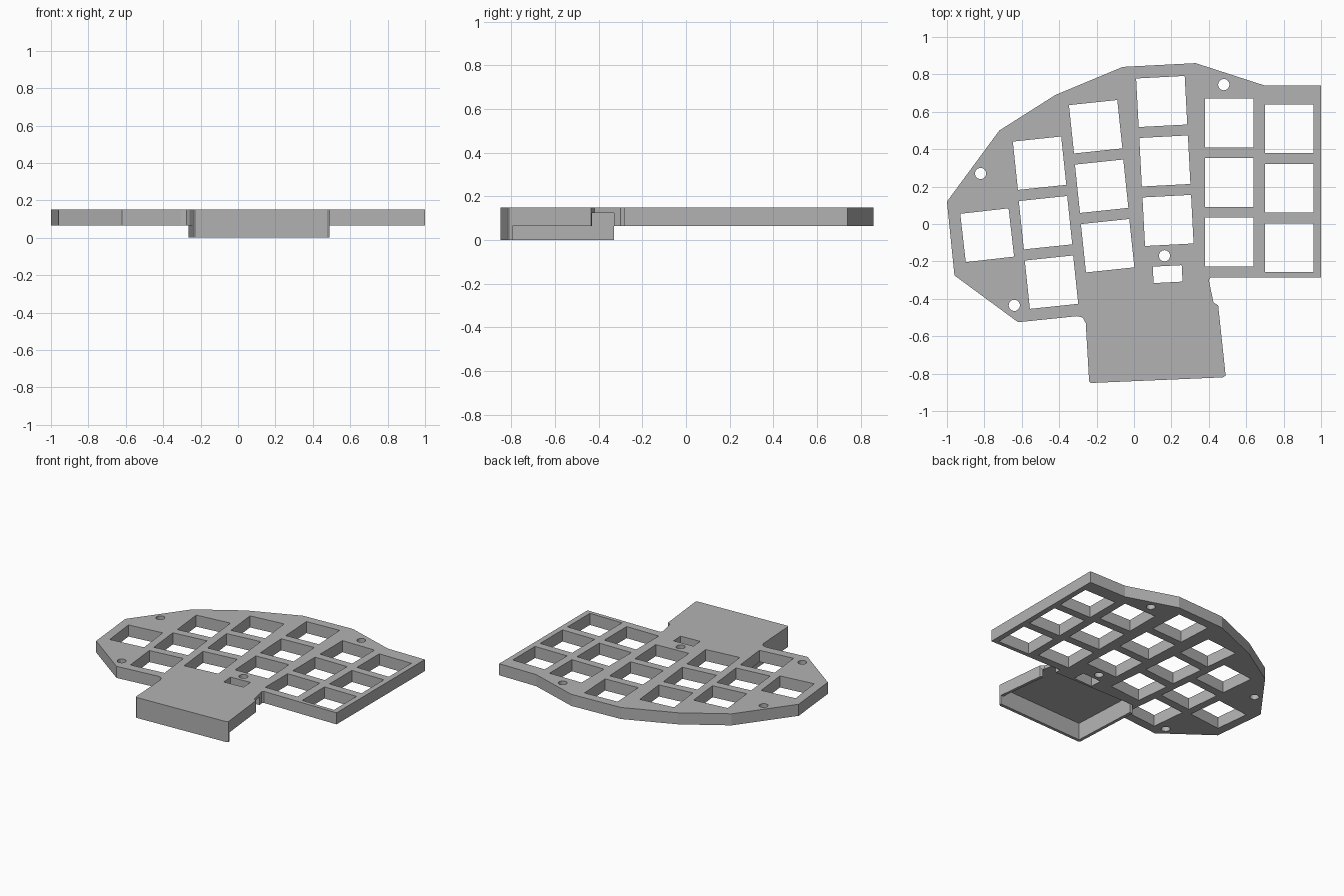
import bpy, bmesh, math
from mathutils import Matrix, Vector

cube = bpy.data.objects.get("Cube")
if cube:
    bpy.data.objects.remove(cube)

TOP, UNDER, CEILING = 0.15, 0.065, 0.125

grey = bpy.data.materials.new("plain_grey")
grey.use_nodes = True
colour = (0.45, 0.45, 0.45, 1)
grey.diffuse_color = colour
grey.node_tree.nodes["Principled BSDF"].inputs["Base Color"].default_value = colour


def add_prism(bm, points, low, high):
    """Extrude a flat outline between two heights."""
    face = bm.faces.new([bm.verts.new((x, y, low)) for x, y in points])
    res = bmesh.ops.extrude_face_region(bm, geom=[face])
    verts = [g for g in res["geom"] if isinstance(g, bmesh.types.BMVert)]
    bmesh.ops.translate(bm, verts=verts, vec=(0, 0, high - low))


def make_object(name, bm):
    bmesh.ops.recalc_face_normals(bm, faces=bm.faces)
    mesh = bpy.data.meshes.new(name)
    bm.to_mesh(mesh)
    bm.free()
    mesh.materials.append(grey)
    obj = bpy.data.objects.new(name, mesh)
    bpy.context.collection.objects.link(obj)
    return obj


def rectangle(cx, cy, w, h, degrees):
    turn = Matrix.Rotation(math.radians(degrees), 2)
    corners = [(-w, -h), (w, -h), (w, h), (-w, h)]
    return [Vector((cx, cy)) + turn @ Vector((x / 2, y / 2)) for x, y in corners]


def circle(cx, cy, r, n=24):
    return [(cx + r * math.cos(math.tau * i / n), cy + r * math.sin(math.tau * i / n))
            for i in range(n)]


# Switch plate with its front tab
outline = [(-1, .12), (-.96, -.275), (-.62, -.525), (-.305, -.493), (-.275, -.5),
           (-.258, -.53), (-.24, -.84), (-.23, -.85), (.475, -.82), (.49, -.81),
           (.45, -.435), (.425, -.42), (.4, -.3), (.41, -.285), (1, -.285),
           (1, .74), (.7, .74), (.33, .86), (-.06, .84), (-.42, .69), (-.72, .5)]
bm = bmesh.new()
add_prism(bm, outline, UNDER, TOP)
plate = make_object("switch_plate", bm)

# Cutters: key openings by column (top centre x, y, count, step x, tilt)
columns = [(-.785, -.06, 1, 0, 6.5), (-.505, .325, 3, .032, 6), (-.205, .52, 3, .032, 6),
           (.148, .655, 3, .017, 3), (.51, .54, 3, 0, 0), (.83, .51, 3, 0, 0)]
bm = bmesh.new()
for x, y, count, step, tilt in columns:
    for i in range(count):
        add_prism(bm, rectangle(x + i * step, y - i * .318, .26, .26, tilt), -.1, .3)

# Screw holes and small slot
for x, y in [(-.82, .27), (.48, .745), (-.64, -.435), (.163, -.17)]:
    add_prism(bm, circle(x, y, .03), -.1, .3)
add_prism(bm, rectangle(.18, -.268, .155, .088, 3), -.1, .3)

# Pocket under the tab, open to the side near the back
pocket = [(-.217, -.828), (.468, -.797), (.428, -.43), (.55, -.43),
          (.55, -.33), (-.242, -.33)]
add_prism(bm, pocket, -.1, CEILING)
cutter = make_object("opening_cutter", bm)
cutter.hide_render = True
cutter.hide_set(True)

cut = plate.modifiers.new("openings", "BOOLEAN")
cut.operation = "DIFFERENCE"
cut.solver = "EXACT"
cut.object = cutter

# Apply the cut and drop the helper
bpy.context.view_layer.update()
result = bpy.data.meshes.new_from_object(
    plate.evaluated_get(bpy.context.evaluated_depsgraph_get()))
plate.modifiers.clear()
plate.data = result
bpy.data.objects.remove(cutter)

# Lower skirt on the front and one side of the tab
skirt = [(-.265, -.33), (-.24, -.84), (-.23, -.85), (.475, -.82), (.49, -.81),
         (.488, -.796), (-.217, -.828), (-.242, -.33)]
bm = bmesh.new()
add_prism(bm, skirt, 0, UNDER)
make_object("tab_skirt", bm)
